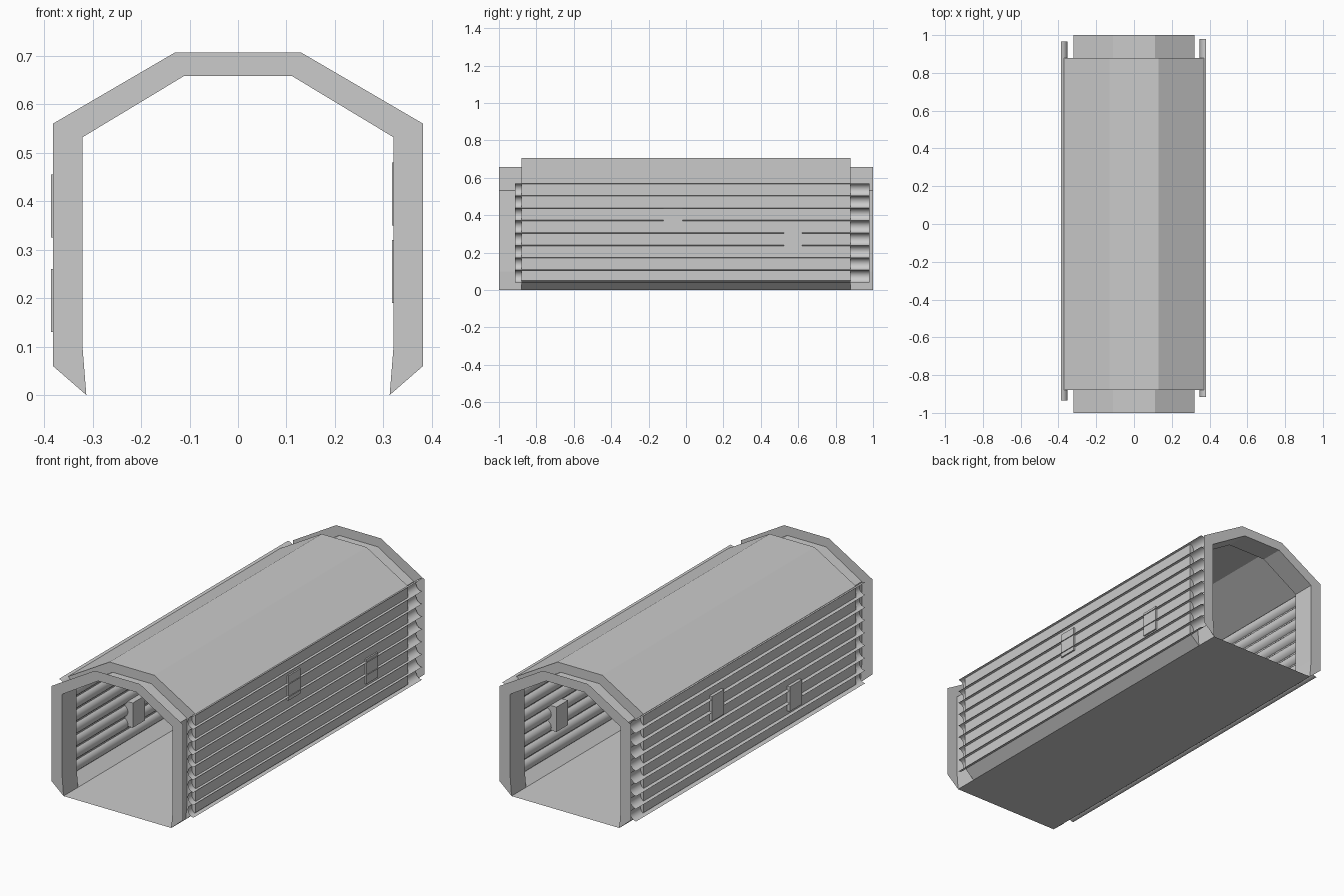
import bpy, bmesh, math

if "Cube" in bpy.data.objects:
    bpy.data.objects.remove(bpy.data.objects["Cube"])

# Half profiles (x, z), floor to roof, mirrored to make full sections
OUTER = [(.313, 0), (.382, .06), (.382, .56), (.13, .707)]
SHELL = [(.313, 0), (.37, .05), (.37, .567), (.13, .707)]
INNER = [(.313, 0), (.317, .05), (.321, .1), (.321, .532), (.112, .658)]


def full(half):
    return half + [(-x, z) for x, z in reversed(half)]


def finish(name, bm):
    me = bpy.data.meshes.new(name)
    bm.to_mesh(me)
    bm.free()
    ob = bpy.data.objects.new(name, me)
    bpy.context.collection.objects.link(ob)
    return ob


def sweep(name, pts, y0, y1, flip=False, smooth=False):
    """Open sheet: a profile in xz extruded along y."""
    bm = bmesh.new()
    a = [bm.verts.new((x, y0, z)) for x, z in pts]
    b = [bm.verts.new((x, y1, z)) for x, z in pts]
    for i in range(len(pts) - 1):
        f = [a[i], b[i], b[i + 1], a[i + 1]]
        face = bm.faces.new(f[::-1] if flip else f)
        face.smooth = smooth
    bmesh.ops.recalc_face_normals(bm, faces=[]) 
    return finish(name, bm)


def plate(name, outer, y, front):
    """Flat arch between an outer section and the doorway section."""
    bm = bmesh.new()
    loop = full(outer) + full(INNER)[::-1][1:-1]
    f = bm.faces.new([bm.verts.new((x, y, z)) for x, z in loop])
    f.normal_update()
    if (f.normal.y < 0) != front:
        f.normal_flip()
    bmesh.ops.triangulate(bm, faces=bm.faces[:])
    return finish(name, bm)


def box(name, x0, x1, y0, y1, z0, z1):
    bm = bmesh.new()
    bmesh.ops.create_cube(bm, size=1)
    for v in bm.verts:
        v.co = ((x0 + x1) / 2 + v.co.x * (x1 - x0),
                (y0 + y1) / 2 + v.co.y * (y1 - y0),
                (z0 + z1) / 2 + v.co.z * (z1 - z0))
    return finish(name, bm)


# Outer shell: walls, roof and lower slopes
sweep("outer_shell", full(SHELL), -.88, .88)

# Floor
sweep("floor", [(-.313, 0), (.313, 0)], -1, 1)

# End frames: doorway face, doorway lining and shell end plate
for s, end in ((-1, "front"), (1, "back")):
    plate(end + "_frame_face", OUTER, s * 1.0, s < 0)
    plate(end + "_shell_end", SHELL, s * .88, s < 0)
    sweep(end + "_doorway_lining", full(INNER), min(s, s * .88), max(s, s * .88), flip=True)

# Corrugated wall channels, bulging inwards, ridges poking through the shell
N, Z0, Z1, SEG = 8, .04, .57, 10
pitch = (Z1 - Z0) / N
for side, y0, y1, edge, label in ((1, -.915, .98, .382, "right"),
                                  (-1, -.935, .965, .386, "left")):
    for i in range(N):
        zc = Z0 + pitch * (i + .5)
        arc = [(side * (edge - .034 * math.cos(t)), zc + pitch / 2 * math.sin(t))
               for t in (math.pi * (k / SEG - .5) for k in range(SEG + 1))]
        sweep(f"{label}_wall_channel_{i + 1}", arc, y0, y1, flip=side > 0, smooth=True)

# Wall boxes set into the channels
box("left_low_box", -.386, -.324, -.41, -.31, .13, .26)
box("left_high_box", -.386, -.324, .235, .335, .325, .455)
box("right_low_box", .318, .378, .525, .62, .19, .32)
box("right_high_box", .318, .378, -.12, -.02, .35, .48)
